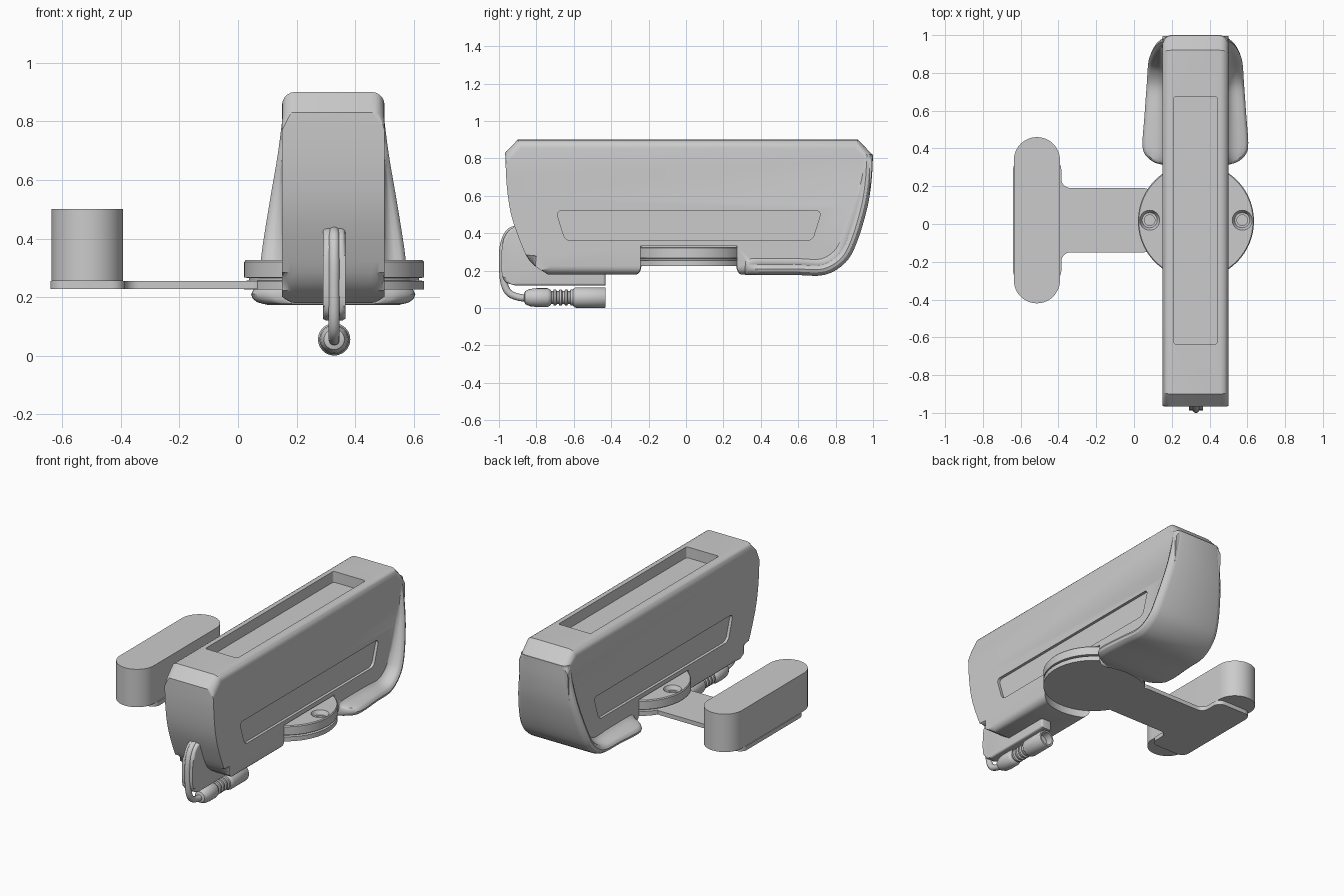
import bpy, bmesh, math
from mathutils import Vector

if "Cube" in bpy.data.objects:
    bpy.data.objects.remove(bpy.data.objects["Cube"], do_unlink=True)

CX = 0.325  # centre line of the housing


def activate(ob):
    bpy.ops.object.select_all(action='DESELECT')
    ob.select_set(True)
    bpy.context.view_layer.objects.active = ob


def smooth(ob, angle=32):
    activate(ob)
    bpy.ops.object.shade_smooth_by_angle(angle=math.radians(angle))


def finish(name, bm):
    bmesh.ops.recalc_face_normals(bm, faces=bm.faces)
    me = bpy.data.meshes.new(name)
    bm.to_mesh(me)
    bm.free()
    ob = bpy.data.objects.new(name, me)
    bpy.context.collection.objects.link(ob)
    return ob


def prism(name, pts, axis, lo, hi, round_r=0, bevel=0):
    """Extrude an outline along X or Z, rounding its corners and cap rims."""
    i = 'XYZ'.index(axis)
    bm = bmesh.new()

    def place(p, h):
        return bm.verts.new((h, *p) if axis == 'X' else (*p, h))
    a = [place(p, lo) for p in pts]
    b = [place(p, hi) for p in pts]
    bm.faces.new(a)
    bm.faces.new(b)
    n = len(pts)
    for k in range(n):
        bm.faces.new((a[k], a[(k + 1) % n], b[(k + 1) % n], b[k]))

    def along(e):
        return abs(e.verts[0].co[i] - e.verts[1].co[i]) > 1e-5
    if round_r:
        bmesh.ops.bevel(bm, geom=[e for e in bm.edges if along(e)], offset=round_r,
                        segments=8, profile=0.5, affect='EDGES')
    if bevel:
        bmesh.ops.bevel(bm, geom=[e for e in bm.edges if not along(e)], offset=bevel,
                        segments=5, profile=0.5, affect='EDGES')
    return finish(name, bm)


def loft(name, rings):
    bm = bmesh.new()
    rows = [[bm.verts.new(p) for p in r] for r in rings]
    n = len(rows[0])
    for r, s in zip(rows, rows[1:]):
        for k in range(n):
            bm.faces.new((r[k], r[(k + 1) % n], s[(k + 1) % n], s[k]))
    bm.faces.new(rows[0])
    bm.faces.new(rows[-1])
    return finish(name, bm)


def lathe(name, prof, centre, axis='Z', n=64):
    """Revolve (radius, height) pairs about Z or Y through the centre."""
    rings = []
    for r, h in prof:
        ring = []
        for k in range(n):
            u, v = r * math.cos(math.tau * k / n), r * math.sin(math.tau * k / n)
            off = Vector((u, v, h)) if axis == 'Z' else Vector((u, h, v))
            ring.append(Vector(centre) + off)
        rings.append(ring)
    return loft(name, rings)


def spline(pts, steps=5):
    """Catmull-Rom curve through points of any dimension."""
    p = [Vector(q) for q in pts]
    p = [2 * p[0] - p[1]] + p + [2 * p[-1] - p[-2]]
    out = []
    for a, b, c, d in zip(p, p[1:], p[2:], p[3:]):
        for s in range(steps):
            t = s / steps
            out.append(0.5 * (2 * b + (c - a) * t + (2 * a - 5 * b + 4 * c - d) * t ** 2
                              + (3 * b - a - 3 * c + d) * t ** 3))
    return out + [p[-2]]


def boolean(ob, tool, op='DIFFERENCE'):
    tool.hide_render = True
    mod = ob.modifiers.new("cut", 'BOOLEAN')
    mod.operation, mod.solver, mod.object = op, 'EXACT', tool
    activate(ob)
    bpy.ops.object.modifier_apply(modifier=mod.name)
    bpy.data.objects.remove(tool, do_unlink=True)


# Housing: side profile extruded across, with rounded rims
back = [(.997, .82), (.989, .68), (.965, .53), (.91, .35), (.85, .245), (.74, .18)]
front = [(-.74, .18), (-.835, .25), (-.89, .365), (-.935, .5), (-.958, .65), (-.967, .83)]
profile = [(-.9, .9), (.92, .9)] + spline(back, 3) + spline(front, 3)
housing = prism("housing", profile, 'X', CX - .175, CX + .175, bevel=.045)

# Flared lip that wraps the back and underside: (y, z, half width)
widths = [.172, .19, .215, .243, .252, .258]
path = [(*p, w) for p, w in zip(back, widths)]
path += [(.58, .18, .269), (.43, .18, .28), (.37, .18, .268), (.33, .18, .225), (.315, .18, .18)]
samples = spline(path, 4)
rings = []
for k, s in enumerate(samples):
    t = samples[min(k + 1, len(samples) - 1)] - samples[max(k - 1, 0)]
    inward = Vector((t.y, -t.x)).normalized()
    w, depth = s.z, .085
    half = [(w - .04, -.003), (w - .02, .003), (w - .005, .015), (w, .03), (w - .007, .045)]
    a, b, c = Vector((w - .018, .053)), Vector((.178, .058)), Vector((.165, depth + .02))
    half += [tuple((1 - u) ** 2 * a + 2 * u * (1 - u) * b + u * u * c)
             for u in (0, .2, .4, .6, .8, 1)]
    section = half + [(-x, d) for x, d in reversed(half)]
    rings.append([(CX + x, s.x + inward.x * d, s.y + inward.y * d) for x, d in section])
boolean(housing, loft("lip", rings), 'UNION')

# Round seat under the housing, screen tray on top, panel recess on each side
boolean(housing, lathe("seat_cutter", [(.31, 0), (.31, .332)], (CX + .003, .015, 0)))
boolean(housing, prism("tray_cutter", [(.21, -.635), (.44, -.635), (.44, .675), (.21, .675)],
                       'Z', .83, 1, round_r=.012))
panel = [(-.695, .52), (.725, .52), (.675, .36), (-.645, .36)]
for side in (-1, 1):
    x = CX + side * .175
    boolean(housing, prism("panel_cutter", panel, 'X', x - .018, x + .018, round_r=.03))
smooth(housing)

# Swivel base with a groove and two countersunk screw holes
base = lathe("swivel_base", [(.03, .226), (.307, .226), (.307, .255), (.29, .257), (.29, .265),
                             (.307, .267), (.307, .32), (.302, .326), (.03, .326)],
             (CX + .003, .015, 0), n=96)
for side in (-1, 1):
    boolean(base, lathe("screw_cutter", [(.028, .27), (.028, .3), (.04, .3), (.055, .33)],
                        (CX + .003 + side * .245, .02, 0), n=32))
smooth(base)

# Flat T-shaped bracket reaching out to the side pad
half_t = [(.1, .17), (-.385, .17), (-.385, .32), (-.64, .32)]
outline = [(x, .02 + y) for x, y in half_t] + [(x, .02 - y) for x, y in reversed(half_t)]
smooth(prism("bracket_arm", outline, 'Z', .228, .255, round_r=.05))

# Stadium-shaped pad on the bracket
stadium = []
for k in range(50):
    end, step = divmod(k, 25)
    ang = math.pi * (end + step / 24)
    stadium.append((-.514 + .122 * math.cos(ang),
                    .02 + (.318 if end == 0 else -.318) + .122 * math.sin(ang)))
smooth(prism("side_pad", stadium, 'Z', .255, .5))

# Cable guide beneath the nose
guide = spline([(-.88, .44), (-.935, .425), (-.975, .37), (-.987, .28), (-.985, .19),
                (-.965, .14), (-.91, .12)], 3)
guide = [(-.43, .2), (-.8, .22)] + [tuple(p) for p in guide] + [(-.43, .12)]
smooth(prism("cable_guide", guide, 'X', CX - .035, CX + .041, bevel=.014))

# Cable
run = spline([(-.84, .055), (-.89, .057), (-.945, .08), (-.973, .135), (-.981, .23),
              (-.977, .33), (-.945, .405), (-.88, .43)], 6)
curve = bpy.data.curves.new("cable", 'CURVE')
curve.dimensions = '3D'
curve.bevel_depth, curve.bevel_resolution, curve.use_fill_caps = .019, 4, True
strand = curve.splines.new('POLY')
strand.points.add(len(run) - 1)
for pt, p in zip(strand.points, run):
    pt.co = (CX + .003, p.x, p.y, 1)
cable = bpy.data.objects.new("cable", curve)
bpy.context.collection.objects.link(cable)
activate(cable)
bpy.ops.object.convert(target='MESH')
smooth(bpy.context.object, 50)

# Plug with a ribbed strain relief and a hollow socket
plug = [(.022, -.865), (.035, -.86), (.046, -.835), (.05, -.8), (.05, -.74), (.042, -.725)]
for k in range(4):
    y = -.72 + k * .03
    plug += [(.034, y), (.034, y + .01), (.043, y + .013), (.043, y + .025)]
plug += [(.052, -.595), (.055, -.585), (.055, -.435), (.052, -.43), (.042, -.43), (.042, -.48)]
connector = lathe("cable_plug", plug, (CX + .003, 0, .056), axis='Y', n=40)
smooth(connector)
